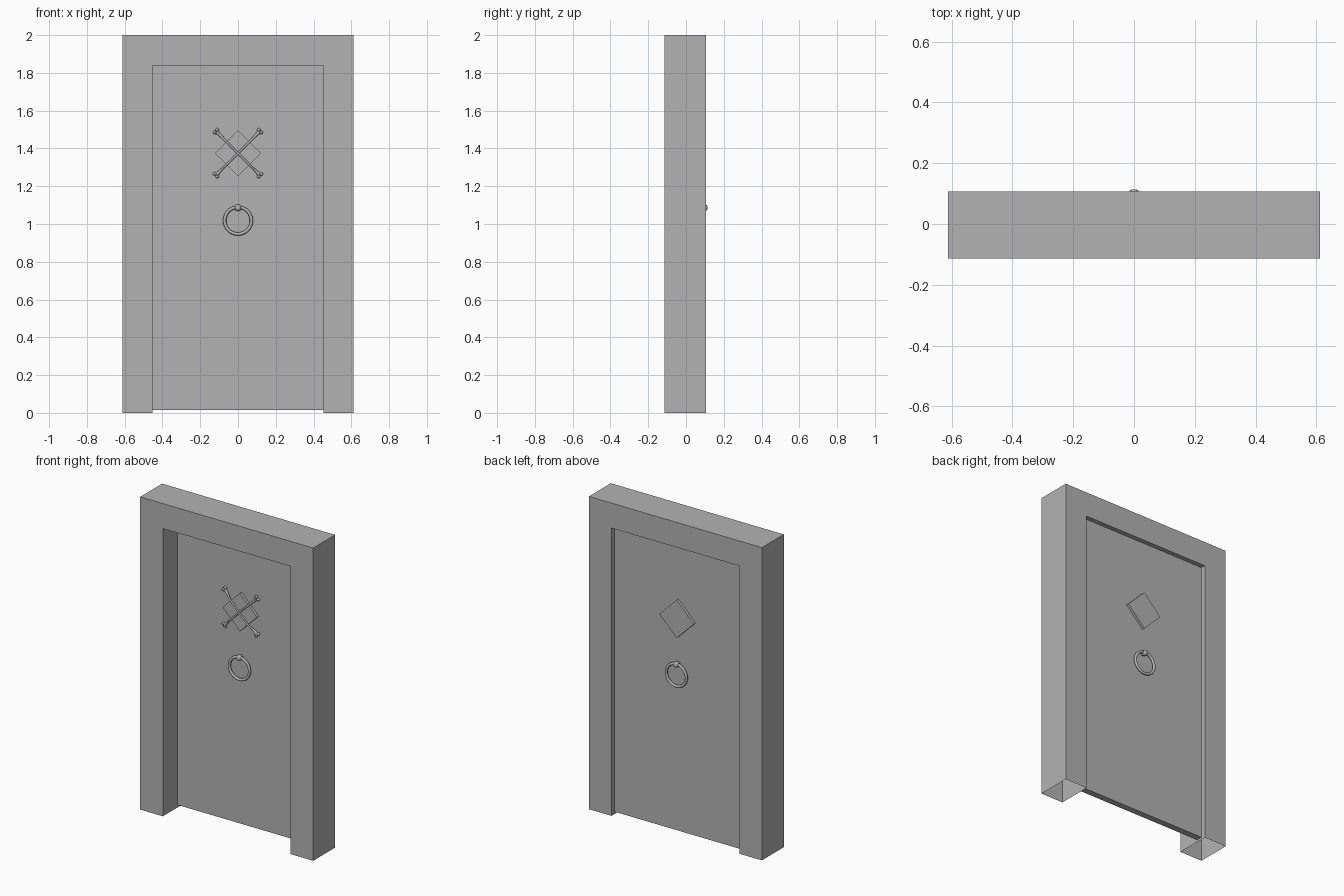
import bpy, bmesh, math
from mathutils import Vector, Matrix

cube = bpy.data.objects.get("Cube")
if cube:
    bpy.data.objects.remove(cube, do_unlink=True)

grey = bpy.data.materials.new("plain_grey")
grey.use_nodes = True
grey.diffuse_color = (0.45, 0.45, 0.45, 1)
grey.node_tree.nodes["Principled BSDF"].inputs["Base Color"].default_value = (0.45, 0.45, 0.45, 1)

FRAME_Y = (-0.114, 0.107)     # front and back of the frame
DOOR_Y = (0.036, 0.077)       # front and back of the door leaf


def finish(bm, name, smooth=False):
    bmesh.ops.recalc_face_normals(bm, faces=bm.faces)
    mesh = bpy.data.meshes.new(name)
    bm.to_mesh(mesh)
    bm.free()
    mesh.materials.append(grey)
    ob = bpy.data.objects.new(name, mesh)
    bpy.context.collection.objects.link(ob)
    if smooth:
        bpy.ops.object.select_all(action='DESELECT')
        ob.select_set(True)
        bpy.context.view_layer.objects.active = ob
        bpy.ops.object.shade_smooth_by_angle(angle=math.radians(40))
    return ob


def slab(name, outline, y0, y1, open_bottom=False):
    """Extrude an x-z outline from y0 to y1."""
    bm = bmesh.new()
    face = bm.faces.new([bm.verts.new((x, y0, z)) for x, z in outline])
    ext = bmesh.ops.extrude_face_region(bm, geom=[face])
    new = [g for g in ext["geom"] if isinstance(g, bmesh.types.BMVert)]
    bmesh.ops.translate(bm, verts=new, vec=(0, y1 - y0, 0))
    if not any(f.calc_center_median().y < y0 + 1e-5 for f in bm.faces):
        bm.faces.new([v for v in bm.verts if v not in new])
    bmesh.ops.recalc_face_normals(bm, faces=bm.faces)
    if open_bottom:
        low = [f for f in bm.faces if all(v.co.z < 1e-4 for v in f.verts)]
        bmesh.ops.delete(bm, geom=low, context='FACES_ONLY')
    return finish(bm, name)


def tube(bm, path, radii, closed=False, sides=12):
    """Sweep a circle along a path of points."""
    n = len(path)
    rings = []
    for i, p in enumerate(path):
        a = path[(i - 1) % n] if closed else path[max(i - 1, 0)]
        b = path[(i + 1) % n] if closed else path[min(i + 1, n - 1)]
        t = (b - a).normalized()
        # paths here are never parallel to y
        u = t.cross(Vector((0, 1, 0))).normalized()
        w = t.cross(u)
        rings.append([bm.verts.new(p + radii[i] * (math.cos(k * math.tau / sides) * u
                      + math.sin(k * math.tau / sides) * w)) for k in range(sides)])
    for i in range(n if closed else n - 1):
        r, s = rings[i], rings[(i + 1) % n]
        for k in range(sides):
            m = (k + 1) % sides
            bm.faces.new((r[k], r[m], s[m], s[k]))
    if not closed:
        bm.faces.new(rings[0])
        bm.faces.new(rings[-1])


# Door frame: two jambs and a lintel, hollow underneath
slab("door_frame", [(-0.612, 0), (-0.612, 2), (0.612, 2), (0.612, 0),
                    (0.452, 0), (0.452, 1.84), (-0.452, 1.84), (-0.452, 0)],
     *FRAME_Y, open_bottom=True)

# Door leaf, raised slightly off the floor
slab("door_leaf", [(-0.452, 0.015), (-0.452, 1.84), (0.452, 1.84), (0.452, 0.015)], *DOOR_Y)

# Diamond plate, knocker knob and ring on both faces of the door
PLATE_Z, PLATE_R, PLATE_T = 1.375, 0.122, 0.018
for side, surface, out in (("front", DOOR_Y[0], -1), ("back", DOOR_Y[1], 1)):
    slab(f"diamond_plate_{side}",
         [(PLATE_R, PLATE_Z), (0, PLATE_Z + PLATE_R), (-PLATE_R, PLATE_Z), (0, PLATE_Z - PLATE_R)],
         surface, surface + out * PLATE_T)

    bm = bmesh.new()
    path = [Vector((0.071 * math.sin(a), surface + out * 0.021, 1.018 + 0.071 * math.cos(a)))
            for a in (i * math.tau / 48 for i in range(48))]
    tube(bm, path, [0.0088] * 48, closed=True)
    finish(bm, f"knocker_ring_{side}", True)

    # Turned knob: (radius, distance from the door)
    bm = bmesh.new()
    profile = [(0.012, 0), (0.012, 0.008), (0.016, 0.013), (0.018, 0.02),
               (0.017, 0.028), (0.013, 0.034), (0.007, 0.0365), (0, 0.0368)]
    verts = [bm.verts.new((r, surface + out * d, 1.086)) for r, d in profile]
    edges = [bm.edges.new(pair) for pair in zip(verts, verts[1:])]
    bmesh.ops.spin(bm, geom=verts + edges, cent=(0, 0, 1.086), axis=(0, 1, 0),
                   angle=math.tau, steps=20)
    bmesh.ops.remove_doubles(bm, verts=bm.verts, dist=1e-5)
    finish(bm, f"knocker_knob_{side}", True)

# Crossed bones draped over the front plate, their ends resting on the door
REACH = 0.16
for name, slope in (("bone_rising", 1), ("bone_falling", -1)):
    along = Vector((1, 0, slope)).normalized()
    across = Vector((-slope, 0, 1)).normalized()
    centre = Vector((0, DOOR_Y[0], PLATE_Z))
    bm = bmesh.new()
    path, radii = [], []
    for i in range(33):
        s = -1 + i / 16
        drop = min(max((abs(s) - 0.5) / 0.4, 0), 1)
        drop = drop * drop * (3 - 2 * drop)
        path.append(centre + along * s * REACH + Vector((0, -0.025 + 0.017 * drop, 0)))
        radii.append(0.0055 + 0.005 * abs(s) ** 6)
    tube(bm, path, radii)
    # Two rounded knuckles at each end
    for end in (path[0], path[-1]):
        outward = along * (1 if end is path[-1] else -1)
        for k in (-1, 1):
            pos = end + across * k * 0.010 + outward * 0.005
            bmesh.ops.create_uvsphere(bm, u_segments=12, v_segments=8, radius=0.0095,
                                      matrix=Matrix.Translation(pos))
    finish(bm, name, True)
